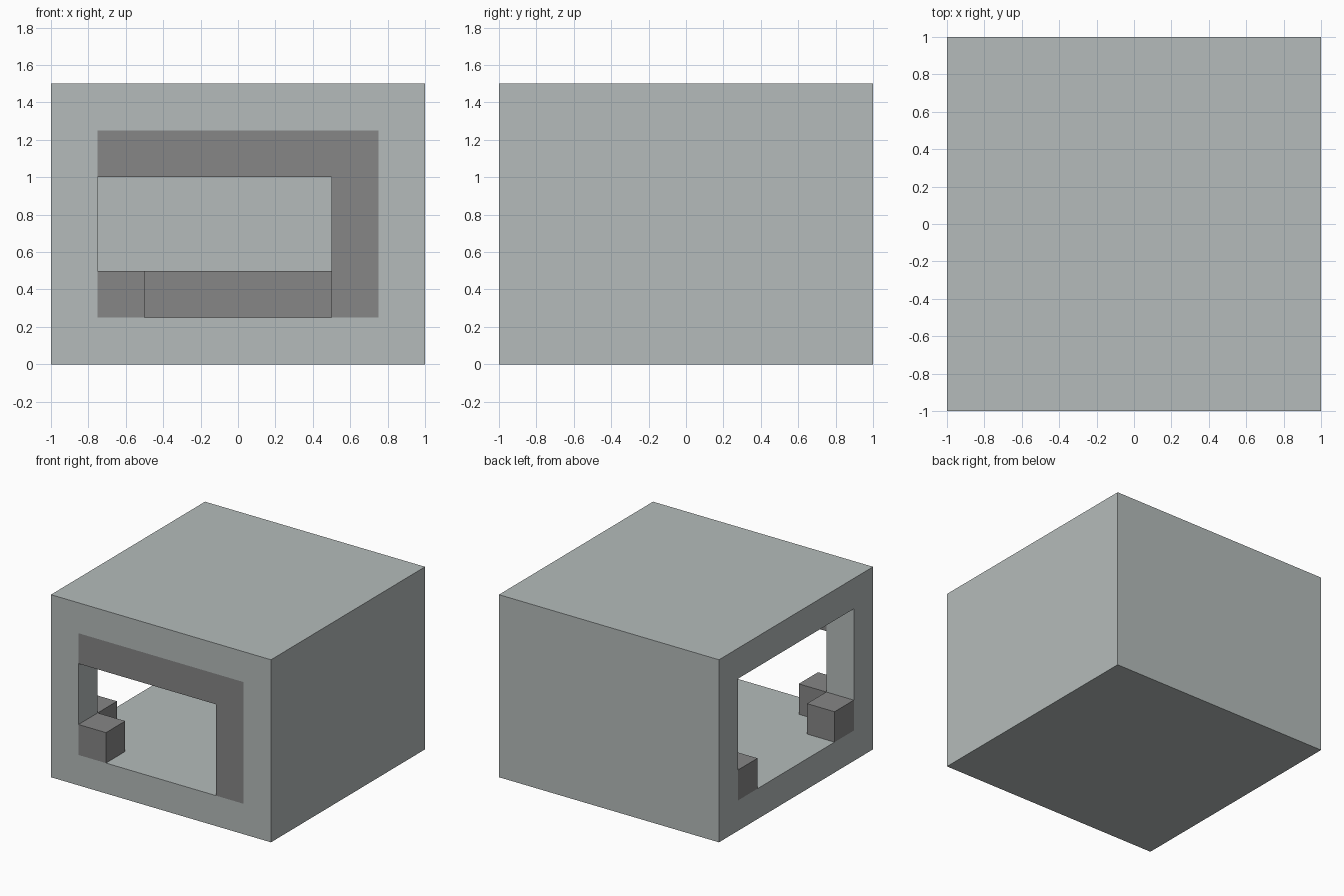
import bpy
import bmesh
from mathutils import Vector

cube = bpy.data.objects.get("Cube")
if cube:
    bpy.data.objects.remove(cube, do_unlink=True)

W = 0.25             # thickness of every wall and block
SIDE, TOP = 1.0, 1.5
IN = SIDE - W        # inner face of the walls


def material(name, color):
    mat = bpy.data.materials.new(name)
    mat.use_nodes = True
    mat.diffuse_color = (*color, 1)
    mat.node_tree.nodes["Principled BSDF"].inputs["Base Color"].default_value = (*color, 1)
    return mat


light = material("light_grey", (0.46, 0.50, 0.495))
dark = material("dark_grey", (0.24, 0.24, 0.24))


def prism(name, points, push, mat):
    """Extrude a flat outline along a vector into a solid."""
    bm = bmesh.new()
    face = bm.faces.new([bm.verts.new(p) for p in points])
    out = bmesh.ops.extrude_face_region(bm, geom=[face])
    moved = [v for v in out["geom"] if isinstance(v, bmesh.types.BMVert)]
    bmesh.ops.translate(bm, verts=moved, vec=Vector(push))
    bmesh.ops.recalc_face_normals(bm, faces=bm.faces)
    mesh = bpy.data.meshes.new(name)
    bm.to_mesh(mesh)
    bm.free()
    mesh.materials.append(mat)
    obj = bpy.data.objects.new(name, mesh)
    bpy.context.collection.objects.link(obj)
    return obj


def box(name, low, high, mat):
    (x0, y0, z0), (x1, y1, z1) = low, high
    outline = [(x0, y0, z0), (x1, y0, z0), (x1, y1, z0), (x0, y1, z0)]
    return prism(name, outline, (0, 0, z1 - z0), mat)


# Shell: floor and roof slabs, L-shaped back and side wall, corner post, front jamb
box("floor", (-SIDE, -SIDE, 0), (SIDE, SIDE, W), light)
box("roof", (-SIDE, -SIDE, TOP - W), (SIDE, SIDE, TOP), light)
wall_plan = [(-SIDE, SIDE), (-SIDE, IN), (IN, IN), (IN, -SIDE), (SIDE, -SIDE), (SIDE, SIDE)]
prism("back_and_side_wall", [(x, y, W) for x, y in wall_plan], (0, 0, TOP - 2 * W), light)
box("corner_post", (-SIDE, -SIDE, W), (-IN, -IN, TOP - W), light)

# Dark lintel and jamb around the front opening
frame = [(-IN, TOP - W), (-IN, TOP - 2 * W), (IN - W, TOP - 2 * W),
         (IN - W, W), (IN, W), (IN, TOP - W)]
prism("front_frame", [(x, -SIDE, z) for x, z in frame], (0, W, 0), dark)

# Low blocks beside the corner post, and the long block against the back wall
box("front_block", (-IN, -SIDE, W), (W - IN, -IN, 2 * W), dark)
box("side_block", (-SIDE, -IN, W), (-IN, W - IN, 2 * W), dark)
box("back_bench", (-SIDE, IN - W, W), (IN, IN, 2 * W), dark)
